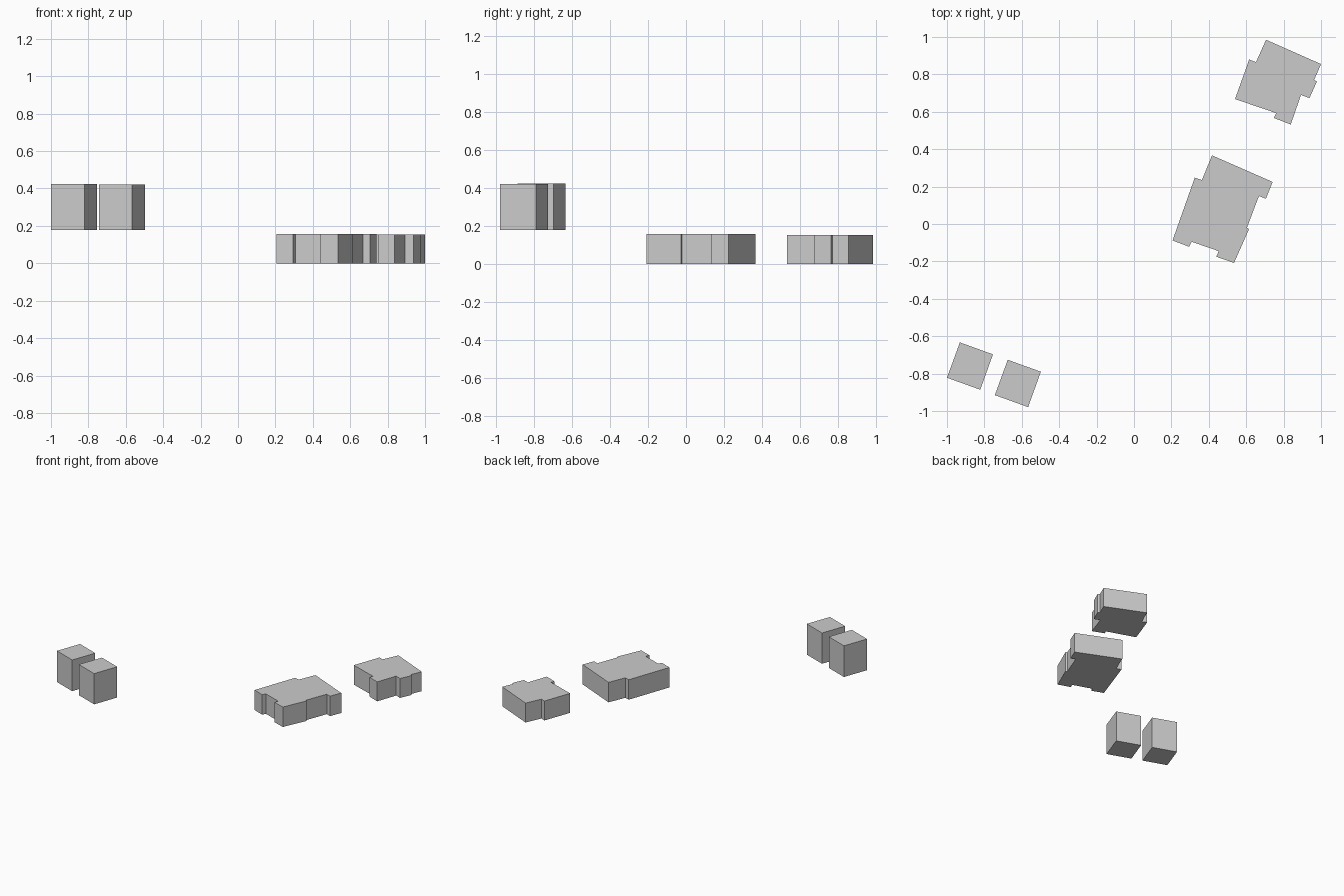
import bpy, bmesh

if "Cube" in bpy.data.objects:
    bpy.data.objects.remove(bpy.data.objects["Cube"])


def extrude_plan(name, plan, z0, z1):
    """Flat-roofed block from a floor plan outline."""
    bm = bmesh.new()
    base = bm.faces.new([bm.verts.new((x, y, z0)) for x, y in plan])
    top = bmesh.ops.extrude_face_region(bm, geom=[base], use_keep_orig=True)
    for v in top["geom"]:
        if isinstance(v, bmesh.types.BMVert):
            v.co.z = z1
    bmesh.ops.recalc_face_normals(bm, faces=bm.faces)
    mesh = bpy.data.meshes.new(name)
    bm.to_mesh(mesh)
    bm.free()
    bpy.context.collection.objects.link(bpy.data.objects.new(name, mesh))


# Small stepped building at the back right
extrude_plan("small_building", [
    (0.706, 0.985), (1.0, 0.855), (0.963, 0.77), (0.978, 0.762),
    (0.938, 0.673), (0.893, 0.69), (0.838, 0.532), (0.748, 0.567),
    (0.76, 0.593), (0.54, 0.668), (0.616, 0.88), (0.652, 0.865)], 0, 0.153)

# Large stepped building in the middle
extrude_plan("large_building", [
    (0.417, 0.367), (0.741, 0.225), (0.705, 0.135), (0.668, 0.15),
    (0.604, -0.02), (0.615, -0.027), (0.535, -0.208), (0.44, -0.175),
    (0.453, -0.145), (0.308, -0.095), (0.295, -0.122), (0.206, -0.088),
    (0.325, 0.248), (0.363, 0.235)], 0, 0.157)

# Pair of raised blocks at the front left
block = [(-0.931, -0.633), (-0.754, -0.697), (-0.822, -0.886), (-1.0, -0.822)]
extrude_plan("raised_block_left", block, 0.178, 0.423)
extrude_plan("raised_block_right",
             [(x + 0.256, y - 0.093) for x, y in block], 0.178, 0.42)
